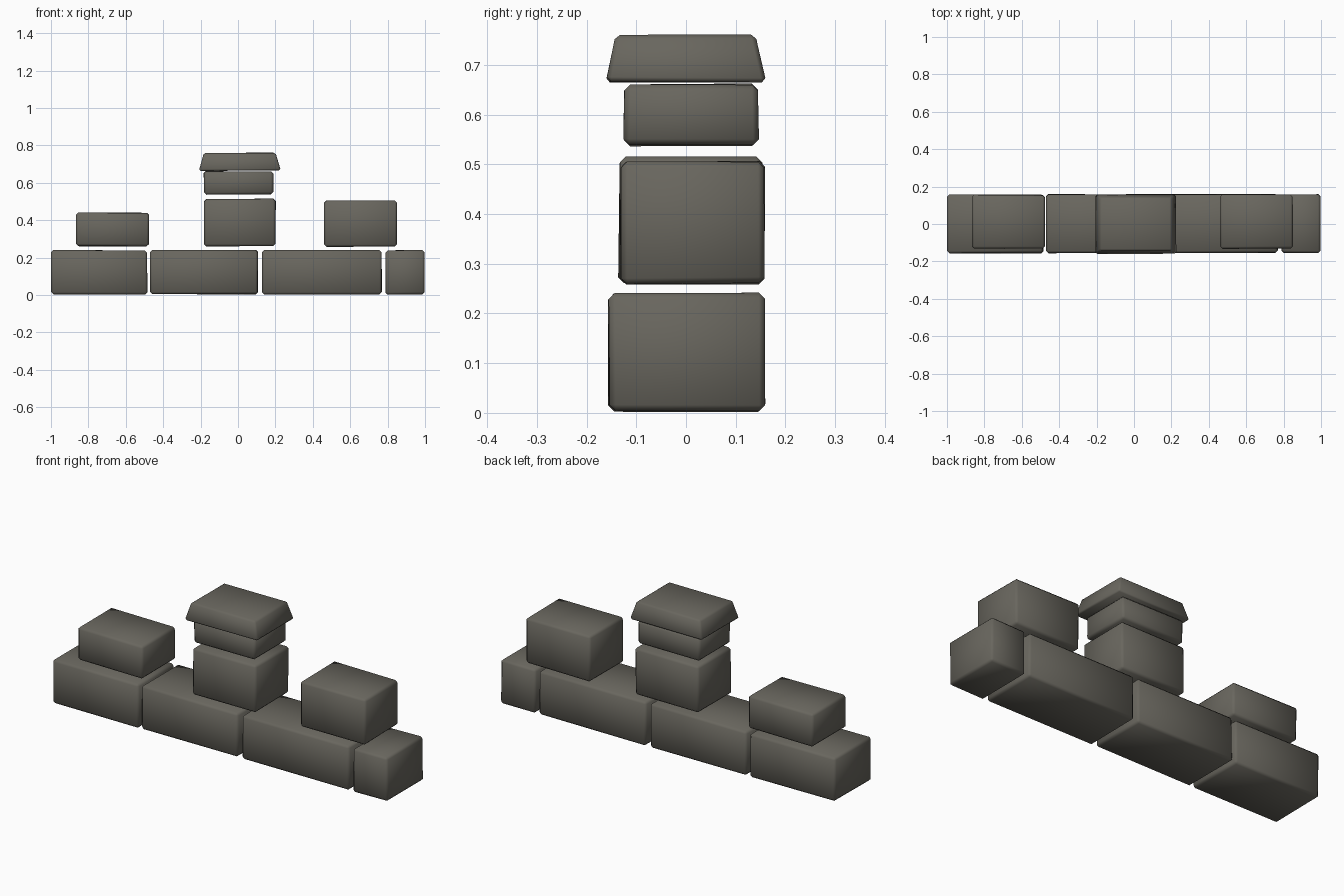
import bpy, bmesh, math, random
from mathutils import Vector

if "Cube" in bpy.data.objects:
    bpy.data.objects.remove(bpy.data.objects["Cube"])

random.seed(4)
stone = bpy.data.materials.new("weathered_grey_stone")
stone.diffuse_color = (0.14, 0.133, 0.112, 1)
stone.use_nodes = True
stone.node_tree.nodes["Principled BSDF"].inputs["Base Color"].default_value = stone.diffuse_color


def block(name, x, y, z, taper=(0, 0), bevel=0.012, jitter=0.004):
    """Rough-cut stone block from x, y, z ranges; taper insets the top."""
    bm = bmesh.new()
    bmesh.ops.create_cube(bm, size=1)
    for v in bm.verts:
        top = v.co.z > 0
        px, py, pz = (r[0] if c < 0 else r[1] for r, c in zip((x, y, z), v.co))
        if top:
            px -= math.copysign(taper[0], v.co.x)
            py -= math.copysign(taper[1], v.co.y)
        # corners are pushed slightly inward for an uneven, hand-cut look
        inward = [-math.copysign(random.uniform(0, jitter), c) for c in v.co]
        v.co = Vector((px, py, pz)) + Vector(inward)
    bmesh.ops.bevel(bm, geom=bm.edges[:], offset=bevel, segments=1,
                    profile=0.5, affect='EDGES')
    mesh = bpy.data.meshes.new(name)
    bm.to_mesh(mesh)
    bm.free()
    mesh.materials.append(stone)
    ob = bpy.data.objects.new(name, mesh)
    bpy.context.collection.objects.link(ob)
    bpy.ops.object.select_all(action='DESELECT')
    ob.select_set(True)
    bpy.context.view_layer.objects.active = ob
    bpy.ops.object.shade_smooth_by_angle(angle=math.radians(60))
    return ob


# bottom course of four stones
for i, (x0, x1) in enumerate([(-1.0, -0.483), (-0.473, 0.109),
                              (0.127, 0.77), (0.787, 1.0)]):
    block(f"base_stone_{i + 1}", (x0, x1), (-0.157, 0.16), (0.002, 0.242))

# raised stones on the wall
block("left_merlon", (-0.867, -0.474), (-0.133, 0.157), (0.26, 0.442))
block("right_merlon", (0.459, 0.851), (-0.134, 0.16), (0.258, 0.508))

# central pillar with its cap
block("pillar_lower_stone", (-0.184, 0.203), (-0.137, 0.157), (0.26, 0.516))
block("pillar_upper_stone", (-0.184, 0.192), (-0.127, 0.148), (0.536, 0.663))
block("pillar_cap", (-0.211, 0.229), (-0.164, 0.163), (0.664, 0.762),
      taper=(0.028, 0.02), bevel=0.009)
